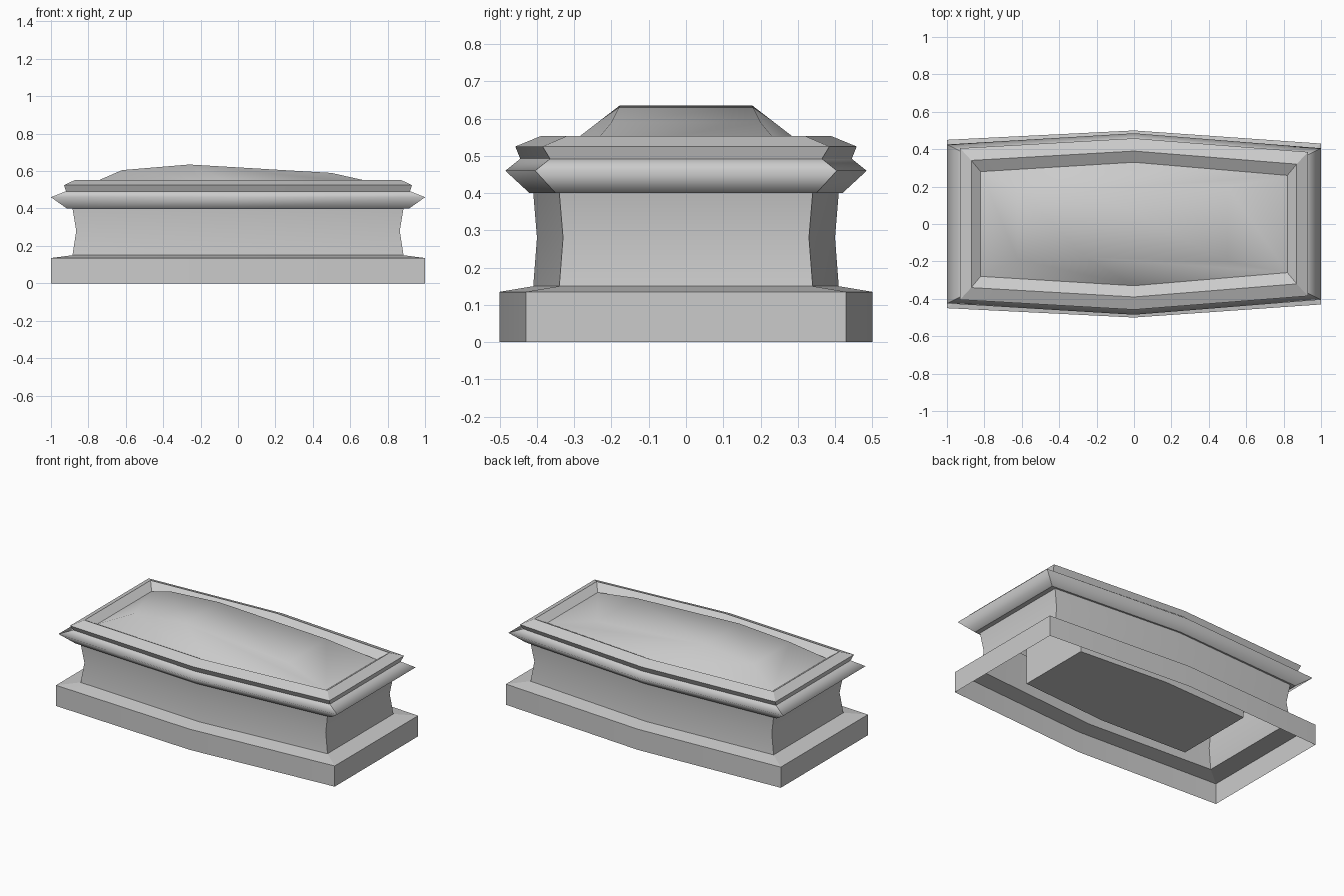
import bpy, bmesh

cube = bpy.data.objects.get("Cube")
if cube:
    bpy.data.objects.remove(cube)

stone = bpy.data.materials.new("grey_stone")
stone.use_nodes = True
GREY = (0.6, 0.6, 0.6, 1)
stone.diffuse_color = GREY
stone.node_tree.nodes["Principled BSDF"].inputs["Base Color"].default_value = GREY

FLARE = 0.02  # the -x end is slightly wider than the +x end


def finish(bm, name):
    bmesh.ops.recalc_face_normals(bm, faces=bm.faces)
    for f in bm.faces:
        f.smooth = True
    mesh = bpy.data.meshes.new(name)
    bm.to_mesh(mesh)
    bm.free()
    mesh.materials.append(stone)
    obj = bpy.data.objects.new(name, mesh)
    bpy.context.collection.objects.link(obj)
    return obj


def hexagon(x, mid, end):
    """Long six-sided outline, widest across the middle."""
    return [(x, -end), (x, end), (0, mid), (-x, end + FLARE),
            (-x, -end - FLARE), (0, -mid)]


def loft(name, rings, soft=(), cap_bottom=False):
    """Stack hexagons (z, half length, middle half width, end half width)."""
    bm = bmesh.new()
    loops = [[bm.verts.new((px, py, z)) for px, py in hexagon(x, mid, end)]
             for z, x, mid, end in rings]
    for low, high in zip(loops, loops[1:]):
        for i in range(6):
            j = (i + 1) % 6
            bm.faces.new((low[i], low[j], high[j], high[i]))
    if cap_bottom:
        bm.faces.new(loops[0][::-1])
    for k, loop in enumerate(loops):
        for i in range(6):
            edge = bm.edges.get((loop[i], loop[(i + 1) % 6]))
            edge.smooth = k in soft
            if k and i not in (2, 5):
                bm.edges.get((loops[k - 1][i], loop[i])).smooth = False
    return finish(bm, name)


# Open-bottomed plinth
loft("plinth", [(0, 1, 0.5, 0.43), (0.135, 1, 0.5, 0.43), (0.15, 0.885, 0.41, 0.34)])

# Waisted body
loft("body", [(0.15, 0.885, 0.41, 0.34), (0.28, 0.865, 0.4, 0.33),
              (0.4, 0.885, 0.41, 0.34)], soft=(1,))

# Projecting moulding
loft("moulding", [(0.4, 0.885, 0.41, 0.34), (0.4, 0.915, 0.42, 0.35),
                  (0.46, 1, 0.485, 0.405), (0.492, 0.92, 0.445, 0.365)], soft=(2,))

# Rim band, sloping lip and groove around the lid
loft("rim", [(0.492, 0.92, 0.445, 0.365), (0.525, 0.93, 0.458, 0.385),
             (0.553, 0.87, 0.39, 0.32), (0.518, 0.82, 0.33, 0.26)])

# Inner chest hanging inside the hollow body
loft("inner_chest", [(0.12, 0.61, 0.29, 0.245), (0.5, 0.61, 0.29, 0.245)],
     cap_bottom=True)

# Softly domed lid: outline joined to a raised ridge strip
bm = bmesh.new()
outline = [bm.verts.new((x, y, 0.518)) for x, y in hexagon(0.82, 0.33, 0.26)]
crest = [(0.5, 0.2, 0.59), (-0.26, 0.178, 0.635), (-0.62, 0.19, 0.605)]
back = [bm.verts.new((x, y, z)) for x, y, z in crest]
front = [bm.verts.new((x, -y, z)) for x, y, z in crest]
for side, o in ((back, outline[1:4]), (front, [outline[0], outline[5], outline[4]])):
    for i in range(2):
        bm.faces.new((o[i], o[i + 1], side[i + 1], side[i]))
for i in range(2):
    bm.faces.new((front[i], back[i], back[i + 1], front[i + 1]))
bm.faces.new((outline[0], outline[1], back[0], front[0]))
bm.faces.new((outline[3], outline[4], front[2], back[2]))
for f in bm.faces:
    f.normal_update()
finish(bm, "domed_lid")
